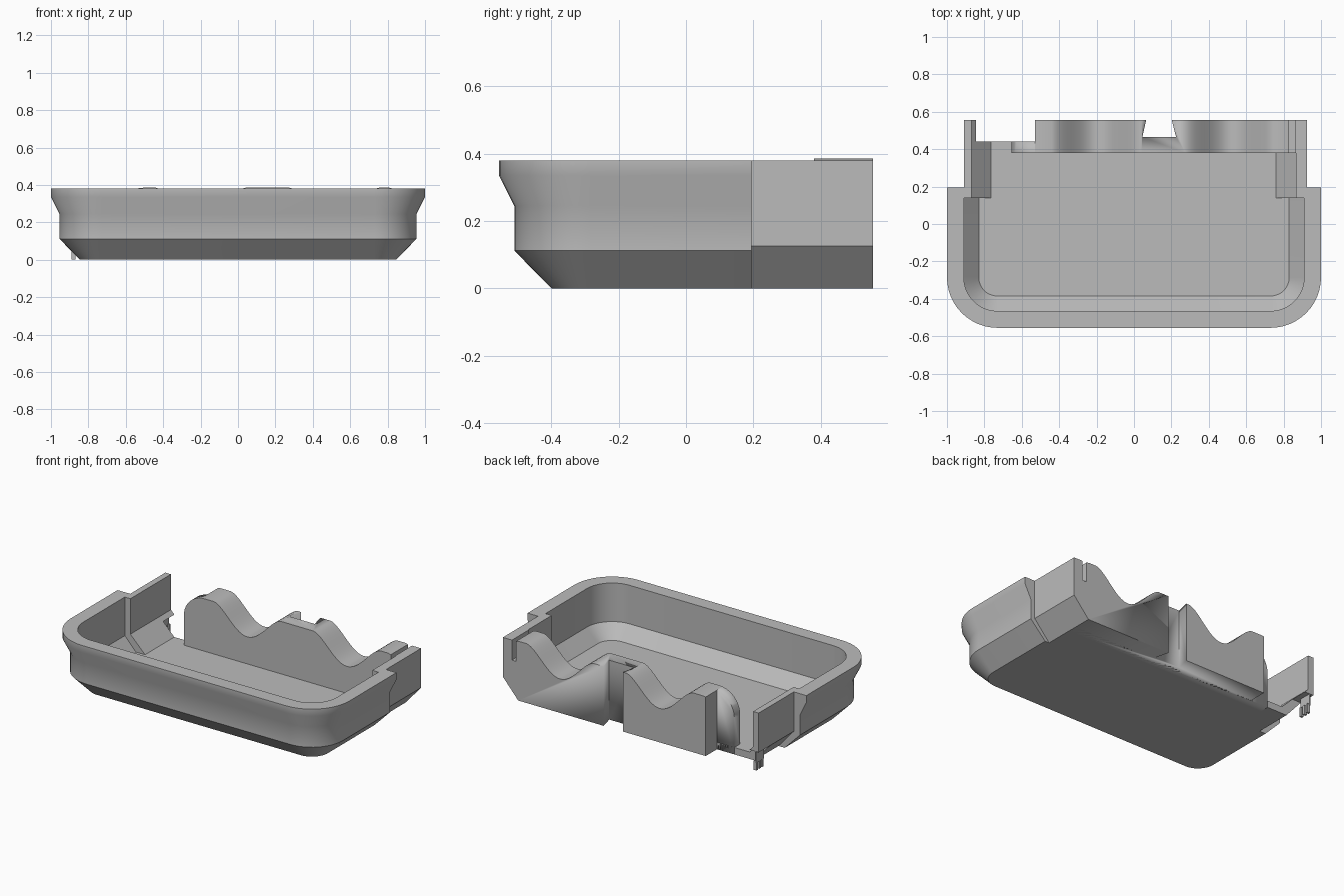
import bpy, bmesh, math
from mathutils import Vector

if "Cube" in bpy.data.objects:
    bpy.data.objects.remove(bpy.data.objects["Cube"], do_unlink=True)

grey = bpy.data.materials.new("plain_grey")
grey.use_nodes = True
GREY = (0.5, 0.5, 0.5, 1)
grey.diffuse_color = GREY
grey.node_tree.nodes["Principled BSDF"].inputs["Base Color"].default_value = GREY


def finish(name, bm):
    """Turn a bmesh into a shaded object."""
    bmesh.ops.recalc_face_normals(bm, faces=bm.faces[:])
    mesh = bpy.data.meshes.new(name)
    bm.to_mesh(mesh)
    bm.free()
    mesh.materials.append(grey)
    ob = bpy.data.objects.new(name, mesh)
    bpy.context.collection.objects.link(ob)
    bpy.ops.object.select_all(action="DESELECT")
    ob.select_set(True)
    bpy.context.view_layer.objects.active = ob
    bpy.ops.object.shade_smooth_by_angle(angle=math.radians(30))
    return ob


def prism(name, outline, axis, lo, hi):
    """Extrude an outline along y (outline in x, z) or z (outline in x, y)."""
    bm = bmesh.new()
    verts = [bm.verts.new((a, lo, b) if axis == "y" else (a, b, lo)) for a, b in outline]
    face = bm.faces.new(verts)
    move = Vector((0, hi - lo, 0)) if axis == "y" else Vector((0, 0, hi - lo))
    new = bmesh.ops.extrude_face_region(bm, geom=[face], use_keep_orig=True)["geom"]
    bmesh.ops.translate(bm, vec=move, verts=[g for g in new if isinstance(g, bmesh.types.BMVert)])
    return finish(name, bm)


def rect(x0, x1, y0, y1):
    return [(x0, y0), (x1, y0), (x1, y1), (x0, y1)]


def cut(ob, cutter):
    mod = ob.modifiers.new("cut", "BOOLEAN")
    mod.operation = "DIFFERENCE"
    mod.solver = "EXACT"
    mod.object = cutter
    bpy.context.view_layer.objects.active = ob
    bpy.ops.object.modifier_apply(modifier=mod.name)
    bpy.data.objects.remove(cutter, do_unlink=True)


# Tray shell: wall section (inset, height) swept round a U with rounded corners
BACK, FRONT, RADIUS = 0.195, -0.555, 0.27
section = [(0.155, 0), (0.045, 0.112), (0.045, 0.245), (0, 0.335), (0, 0.38),
           (0.09, 0.38), (0.09, 0.13), (0.17, 0.045)]


def u_path(inset):
    r = RADIUS - inset
    cx, cy = 1 - RADIUS, FRONT + RADIUS
    half = [(1 - inset, BACK)]
    for i in range(13):
        a = math.radians(-90 * i / 12)
        half.append((cx + r * math.cos(a), cy + r * math.sin(a)))
    return half + [(-x, y) for x, y in reversed(half)]


bm = bmesh.new()
rings = [[bm.verts.new((x, y, z)) for x, y in u_path(d)] for d, z in section]
for a, b in zip(rings, rings[1:]):
    for i in range(len(a) - 1):
        bm.faces.new((a[i], a[i + 1], b[i + 1], b[i]))
bm.faces.new(rings[0])
bm.faces.new(rings[-1])
bm.faces.new([r[0] for r in rings] + [r[-1] for r in reversed(rings)])
finish("tray_shell", bm)

# Rear floor and rear side walls
prism("rear_floor", rect(-0.8, 0.815, 0, 0.045), "y", 0.19, 0.44)
prism("left_rear_wall", [(0.925, 0.38), (0.865, 0.38), (0.865, 0.15), (0.76, 0.045),
                         (0.76, 0), (0.815, 0), (0.925, 0.125)], "y", 0.14, 0.39)
prism("right_rear_wall", [(-0.91, 0.38), (-0.87, 0.38), (-0.87, 0.15), (-0.765, 0.045),
                          (-0.765, 0), (-0.8, 0), (-0.91, 0.125)], "y", 0.14, 0.44)
prism("right_wall_end", [(-0.91, 0.38), (-0.87, 0.38), (-0.87, 0.15), (-0.845, 0.125),
                         (-0.91, 0.125)], "y", 0.44, 0.555)

# Back wall with a rounded end, two scallops and a narrow slot
TOP = 0.385
outline = [(-0.655, 0)]
for i in range(11):
    a = math.radians(180 - 9 * i)
    outline.append((-0.505 + 0.15 * math.cos(a), TOP - 0.15 + 0.15 * math.sin(a)))
for centre in (-0.2, 0.515):
    for i in range(33):
        t = i / 16 - 1
        dip = (0.5 + 0.5 * math.cos(math.pi * t)) ** 0.8
        outline.append((centre + 0.24 * t, TOP - 0.165 * dip))
outline += [(0.81, TOP), (0.83, 0.38), (0.83, 0.25), (0.86, 0.25), (0.86, 0.38),
            (0.925, 0.38), (0.925, 0.125), (0.815, 0)]
wall = prism("scalloped_back_wall", outline, "y", 0.38, 0.555)

# Dovetail groove and stepped end
cut(wall, prism("groove_cutter", [(0.045, 0.465), (0.225, 0.465), (0.198, 0.57), (0.068, 0.57)],
                "z", -0.1, 0.5))
cut(wall, prism("end_cutter", rect(-0.8, -0.53, 0.44, 0.6), "z", -0.1, 0.5))

# Small toothed clip below the open wall end
prism("clip_plate", rect(-0.89, -0.882, 0.05, 0.13), "y", 0.47, 0.555)
for i in range(3):
    y = 0.475 + 0.03 * i
    prism("clip_tooth", rect(-0.89, -0.87, 0, 0.06), "y", y, y + 0.015)
